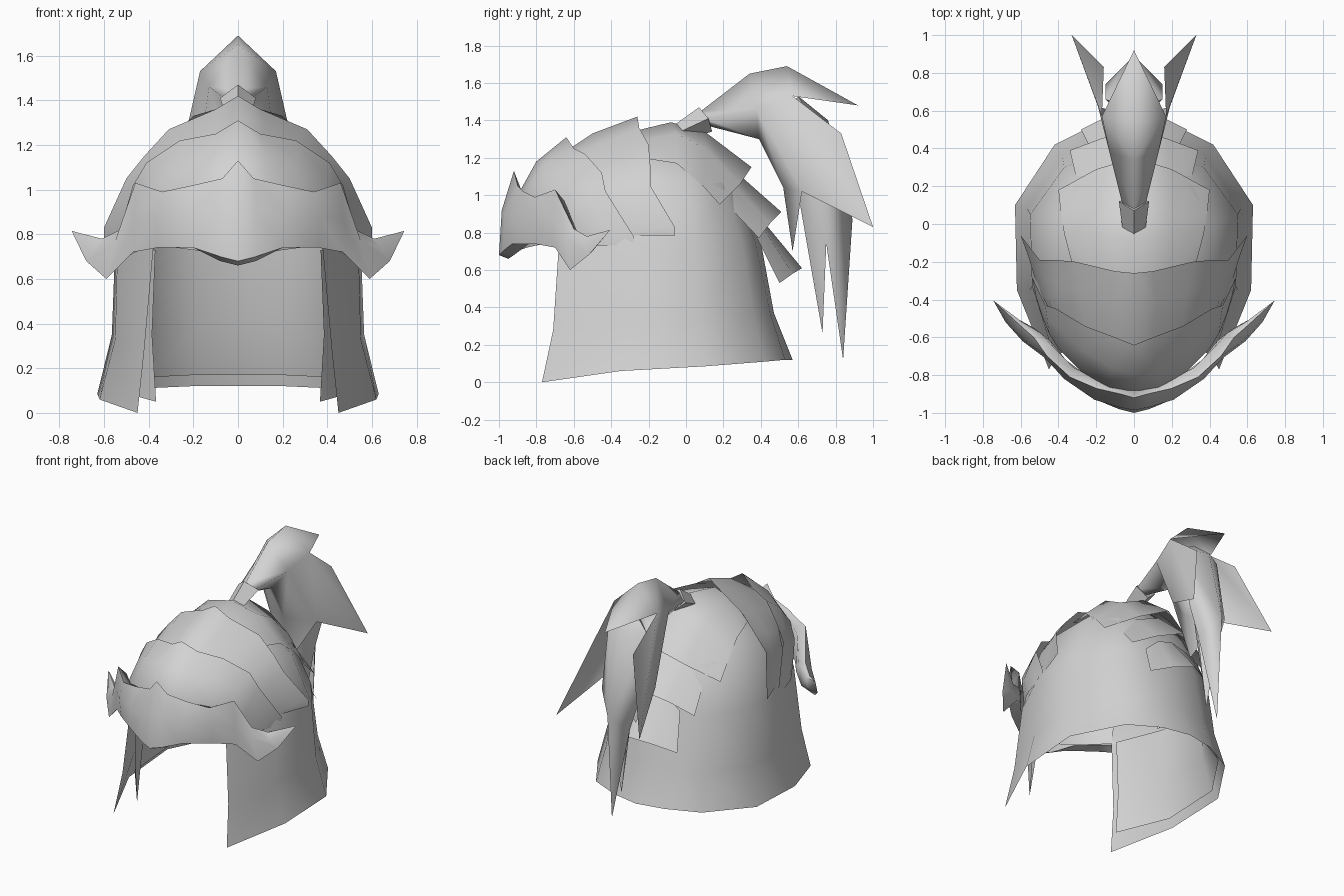
import bpy, bmesh, math

grey = bpy.data.materials.new("grey")
grey.diffuse_color = (0.65, 0.65, 0.65, 1)


def build(name, bm, angle=45):
    """Mirror the +x half, weld it and make a smooth grey object."""
    geom = bm.verts[:] + bm.edges[:] + bm.faces[:]
    new = bmesh.ops.duplicate(bm, geom=geom)["geom"]
    for v in new:
        if isinstance(v, bmesh.types.BMVert):
            v.co.x = -v.co.x
    bmesh.ops.reverse_faces(bm, faces=[f for f in new if isinstance(f, bmesh.types.BMFace)])
    bmesh.ops.remove_doubles(bm, verts=bm.verts[:], dist=0.0005)
    bmesh.ops.recalc_face_normals(bm, faces=bm.faces[:])
    me = bpy.data.meshes.new(name)
    bm.to_mesh(me)
    bm.free()
    me.materials.append(grey)
    ob = bpy.data.objects.new(name, me)
    bpy.context.collection.objects.link(ob)
    bpy.ops.object.select_all(action='DESELECT')
    ob.select_set(True)
    bpy.context.view_layer.objects.active = ob
    bpy.ops.object.shade_smooth_by_angle(angle=math.radians(angle))
    return ob


def loft(name, rows, closed=False, angle=60):
    """Skin rows of points; one-point rows become tips."""
    bm = bmesh.new()
    n = max(len(r) for r in rows)
    grid = []
    for r in rows:
        vs = [bm.verts.new(p) for p in r]
        grid.append(vs if len(vs) == n else vs * n)
    for a, b in zip(grid, grid[1:]):
        for i in range(n if closed else n - 1):
            j = (i + 1) % n
            quad = list(dict.fromkeys((a[i], a[j], b[j], b[i])))
            if len(quad) > 2:
                bm.faces.new(quad)
    return build(name, bm, angle)


def patch(name, points, faces, angle=60):
    bm = bmesh.new()
    vs = [bm.verts.new(p) for p in points]
    for f in faces:
        bm.faces.new([vs[i] for i in f])
    return build(name, bm, angle)


# Helmet shell and neck guard, front edge to back centre
bottom = [(.45, -.77, 0), (.62, -.35, .06), (.63, .1, .085), (.42, .42, .11), (.2, .53, .12), (0, .57, .12)]
middle = [(.42, -.71, .28), (.55, -.35, .33), (.565, .08, .35), (.38, .36, .36), (.2, .45, .37), (0, .47, .37)]
upper = [(.38, -.68, .73), (.54, -.33, .74), (.55, .05, .75), (.37, .3, .75), (.2, .37, .75), (0, .4, .75)]
loft("neck_guard", [
    bottom, middle, upper,
    [(.34, -.6, 1.0), (.43, -.3, 1.08), (.43, 0, 1.08), (.3, .2, 1.05), (.15, .27, 1.04), (0, .29, 1.04)],
    [(.15, -.45, 1.22), (.2, -.25, 1.25), (.22, 0, 1.26), (.15, .1, 1.22), (.08, .14, 1.22), (0, .15, 1.22)],
    [(0, -.2, 1.31)]])


# Inner lining, hanging close inside the guard with a pointed front corner
def inset(row, hem, front):
    return [front] + [(x * .94, y * .94 - .01, z + hem) for x, y, z in row[1:]]


loft("inner_lining", [
    inset(bottom, .05, (.367, -.62, .05)),
    inset(middle, 0, (.385, -.62, .35)),
    inset(upper, 0, (.37, -.62, .73))])

# Forehead plate: rear edge, crest, brow, lower rim
loft("forehead_plate", [
    [(0, -.64, 1.31), (.1, -.6, 1.25), (.26, -.54, 1.22), (.41, -.45, 1.12), (.47, -.43, 1.02), (.54, -.28, .78), (.54, -.28, .73)],
    [(0, -.8, 1.18), (.12, -.76, 1.17), (.27, -.67, 1.13), (.4, -.55, 1.05), (.46, -.5, .96), (.52, -.38, .78), (.52, -.38, .73)],
    [(0, -.9, 1.0), (.13, -.87, 1.0), (.28, -.78, .99), (.4, -.66, .94), (.45, -.58, .88), (.49, -.48, .77), (.49, -.48, .73)],
    [(0, -.88, .71), (.13, -.85, .72), (.28, -.76, .74), (.38, -.66, .74), (.42, -.6, .74), (.46, -.54, .735), (.47, -.52, .73)]])

# Second plate: rear edge, middle, front edge tucked well under the first
loft("temple_plate", [
    [(0, -.26, 1.42), (.1, -.25, 1.36), (.31, -.2, 1.27), (.42, -.19, 1.15), (.5, -.19, 1.05), (.6, -.06, .83), (.6, -.06, .785)],
    [(0, -.5, 1.33), (.12, -.42, 1.29), (.28, -.36, 1.23), (.41, -.32, 1.11), (.47, -.29, 1.02), (.56, -.17, .82), (.56, -.17, .785)],
    [(0, -.62, 1.25), (.1, -.58, 1.22), (.26, -.52, 1.17), (.39, -.44, 1.08), (.45, -.41, 1.0), (.53, -.27, .8), (.53, -.26, .785)],
    [(0, -.76, 1.16), (.11, -.72, 1.15), (.25, -.64, 1.11), (.37, -.53, 1.03), (.43, -.48, .95), (.5, -.36, .79), (.5, -.36, .76)]])

# Crown plate and the two lower back plates
loft("crown_plate", [
    [(0, -.33, 1.33), (.18, -.3, 1.28), (.32, -.24, 1.2)],
    [(0, -.08, 1.39), (.2, -.05, 1.33), (.37, -.05, 1.17)],
    [(0, .1, 1.34), (.2, .1, 1.25), (.39, .08, 1.06)],
    [(0, .35, 1.15), (.2, .29, 1.06), (.4, .18, .95)]])
loft("back_plate_upper", [
    [(0, .25, 1.14), (.18, .24, 1.07), (.3, .22, .95)],
    [(0, .51, .91), (.18, .45, .85), (.34, .39, .77)]])
loft("back_plate_lower", [
    [(0, .38, .9), (.12, .39, .86), (.22, .38, .77)],
    [(0, .62, .61), (.14, .57, .58), (.28, .5, .53)]])

# Visor band with upswept horns: each section is top, bulge, lip, underside, inside
loft("visor_band", [
    [(0, -.92, 1.13), (0, -.985, .92), (0, -1, .68), (0, -.95, .66), (0, -.87, 1.0)],
    [(.07, -.9, 1.05), (.08, -.97, .9), (.08, -.98, .7), (.08, -.92, .68), (.07, -.86, 1.0)],
    [(.2, -.87, 1.02), (.21, -.93, .89), (.2, -.93, .74), (.2, -.84, .74), (.2, -.82, .99)],
    [(.34, -.81, .99), (.37, -.82, .88), (.36, -.81, .74), (.36, -.72, .75), (.32, -.76, .97)],
    [(.46, -.7, 1.03), (.47, -.71, .86), (.47, -.7, .72), (.44, -.62, .73), (.43, -.65, .97)],
    [(.53, -.6, .82), (.55, -.64, .77), (.59, -.62, .6), (.53, -.55, .68), (.49, -.58, .8)],
    [(.61, -.53, .78), (.64, -.55, .74), (.68, -.52, .68), (.62, -.5, .7), (.59, -.52, .77)],
    [(.745, -.405, .815)]], closed=True)

# Plume holder
loft("plume_band", [
    [(0, -.02, 1.34)],
    [(0, -.07, 1.37), (.06, -.03, 1.34), (0, 0, 1.30)],
    [(0, .07, 1.47), (.08, .12, 1.41), (0, .14, 1.34)],
    [(0, .1, 1.41)]], angle=30)

# Plume: arched top with a pointed rear lock, a flared lock on each side and a front lock
patch("plume_top", [
    (0, .08, 1.45), (.06, .1, 1.41), (0, .12, 1.37),
    (0, .34, 1.65), (.13, .38, 1.46), (0, .39, 1.3),
    (0, .54, 1.69), (.17, .57, 1.53), (0, .92, 1.48),
    (.16, .83, 1.33), (.33, 1, .83), (.19, .62, 1.02), (0, .57, .7), (0, .52, 1.04)],
    [(0, 1, 4, 3), (1, 2, 5, 4), (3, 4, 7, 6), (6, 7, 8), (4, 5, 13, 11),
     (4, 11, 7), (7, 11, 10, 9), (11, 13, 12)], angle=100)

# Hanging tail that splits into two points
patch("plume_tail", [
    (0, .5, 1.4), (.15, .66, 1.42), (0, .76, 1.4), (0, .6, 1.53),
    (0, .61, .95), (.15, .74, .97), (0, .89, .87),
    (.08, .75, .74), (0, .73, .26), (0, .84, .12)],
    [(3, 0, 1), (3, 1, 2), (0, 4, 5, 1), (1, 5, 6, 2),
     (4, 8, 7, 5), (5, 7, 9, 6)], angle=80)
